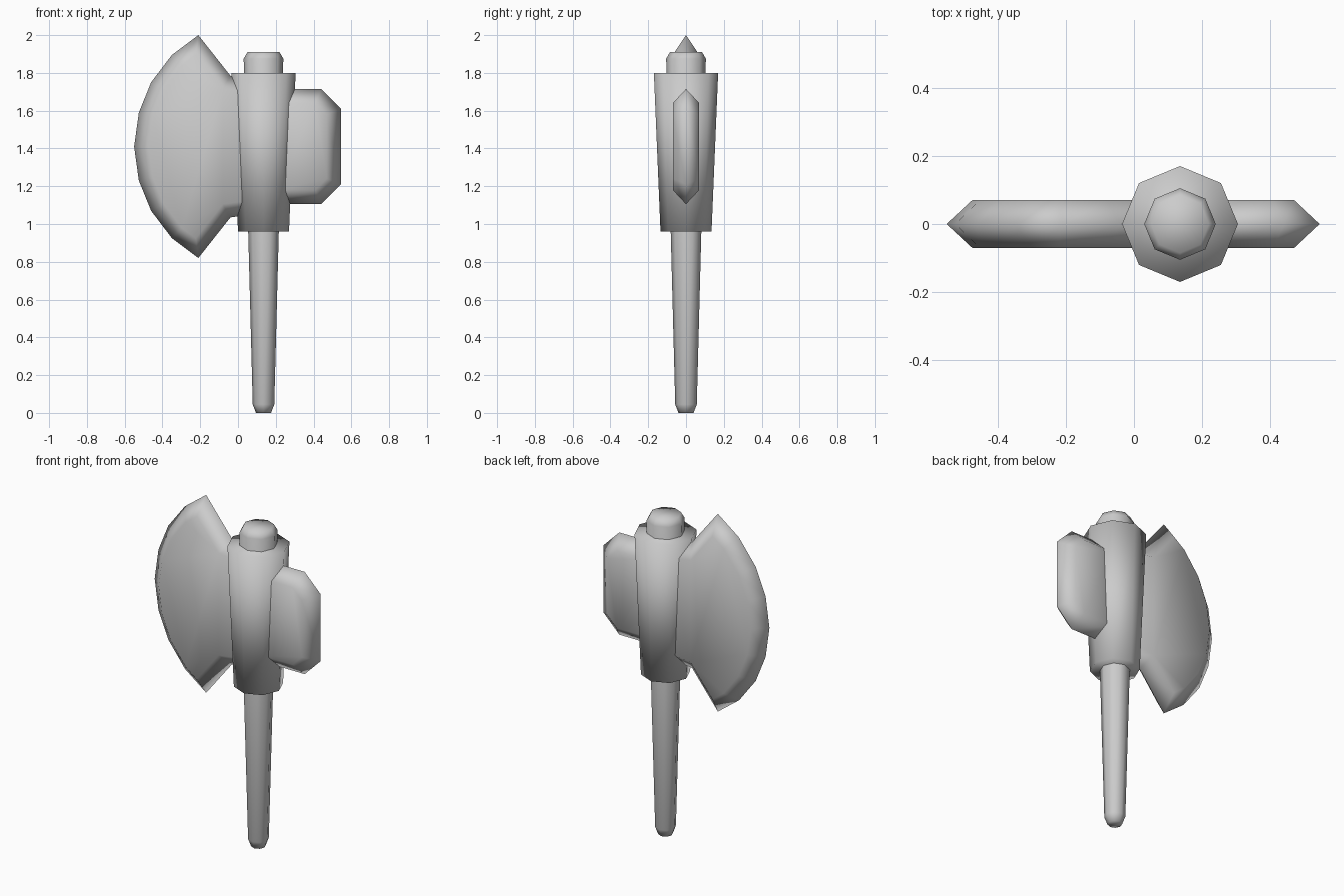
import bpy, math
from mathutils import Vector

if "Cube" in bpy.data.objects:
    bpy.data.objects.remove(bpy.data.objects["Cube"])

AXIS_X = 0.135   # centre line of the shaft
HALF = 0.07      # half thickness of the axe head
INSET = 0.075    # width of the bevel around the head


def make(name, verts, faces):
    mesh = bpy.data.meshes.new(name)
    mesh.from_pydata(verts, [], faces)
    mesh.shade_smooth()
    obj = bpy.data.objects.new(name, mesh)
    bpy.context.collection.objects.link(obj)
    return obj


def bridge(a, b, n):
    return [(a + i, a + (i + 1) % n, b + (i + 1) % n, b + i) for i in range(n)]


def lathe(name, profile, n=8):
    """Eight-sided turned part from (radius, z) pairs, bottom to top."""
    verts = [(AXIS_X + r * math.cos(2 * math.pi * i / n),
              r * math.sin(2 * math.pi * i / n), z)
             for r, z in profile for i in range(n)]
    faces = [tuple(reversed(range(n)))]
    for k in range(len(profile) - 1):
        faces += bridge(k * n, (k + 1) * n, n)
    faces.append(tuple(range(len(verts) - n, len(verts))))
    return make(name, verts, faces)


def inset(points, d):
    """Mitred inward offset of a counter-clockwise outline."""
    pts = [Vector(p) for p in points]
    out = []
    for i, p in enumerate(pts):
        e1 = (p - pts[i - 1]).normalized()
        e2 = (pts[(i + 1) % len(pts)] - p).normalized()
        n1, n2 = Vector((-e1.y, e1.x)), Vector((-e2.y, e2.x))
        out.append(p + (n1 + n2) * d / (1 + n1.dot(n2)))
    return out


def bevelled_plate(name, outline):
    """Sharp edge on y = 0, flat inset faces at both sides."""
    n = len(outline)
    inner = inset(outline, INSET)
    verts = [(x, -HALF, z) for x, z in inner]
    verts += [(x, 0, z) for x, z in outline]
    verts += [(x, HALF, z) for x, z in inner]
    faces = [tuple(range(n)), tuple(reversed(range(2 * n, 3 * n)))]
    faces += [f[::-1] for f in bridge(0, n, n) + bridge(n, 2 * n, n)]
    return make(name, verts, faces)


def mirrored(half, mid):
    """Complete an upper half outline by reflecting it about z = mid."""
    low = [(x, 2 * mid - z) for x, z in reversed(half) if abs(z - mid) > 1e-4]
    return half + low


# Shaft with chamfered ends, and the flared collar around it
lathe("shaft", [(0.04, 0), (0.057, 0.045), (0.105, 1.875), (0.085, 1.91)])
lathe("collar", [(0.135, 0.96), (0.17, 1.80)])

# Curved cutting blade
bevelled_plate("blade", mirrored(
    [(0.14, 1.76), (-0.04, 1.785), (-0.21, 2.0), (-0.35, 1.895),
     (-0.46, 1.75), (-0.525, 1.59), (-0.55, 1.41)], 1.41))

# Blunt block behind the blade
poll_half = [(0.545, 1.61), (0.44, 1.715), (0.13, 1.715)]
bevelled_plate("poll", mirrored(poll_half, 1.41))
